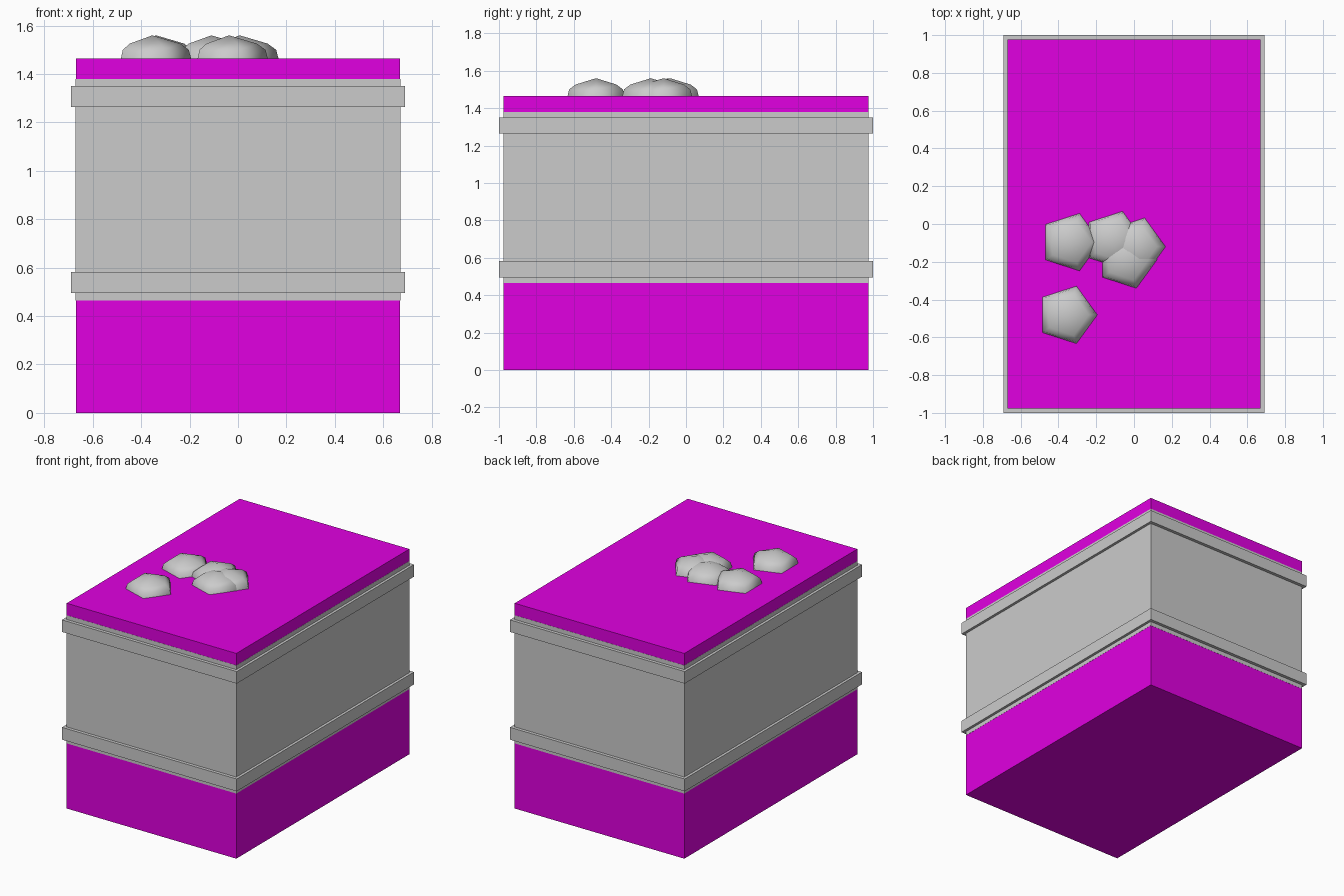
import bpy, bmesh, math

if "Cube" in bpy.data.objects:
    bpy.data.objects.remove(bpy.data.objects["Cube"])


def material(name, color):
    m = bpy.data.materials.new(name)
    m.diffuse_color = color
    m.use_nodes = True
    m.node_tree.nodes["Principled BSDF"].inputs["Base Color"].default_value = m.diffuse_color
    return m


def add_object(name, bm, mat=None):
    mesh = bpy.data.meshes.new(name)
    bm.to_mesh(mesh)
    bm.free()
    obj = bpy.data.objects.new(name, mesh)
    bpy.context.collection.objects.link(obj)
    if mat:
        mesh.materials.append(mat)
    return obj


def box(name, hx, hy, z0, z1, mat=None):
    bm = bmesh.new()
    bmesh.ops.create_cube(bm, size=1)
    for v in bm.verts:
        v.co = (v.co.x * 2 * hx, v.co.y * 2 * hy, z0 + (v.co.z + 0.5) * (z1 - z0))
    return add_object(name, bm, mat)


def pebble(name, cx, cy, z):
    # five-sided dome built from stacked rings and a peak
    bm = bmesh.new()
    rings = []
    for r, h in [(0.16, 0), (0.151, 0.035), (0.115, 0.061)]:
        rings.append([bm.verts.new((cx + r * math.cos(i * math.tau / 5),
                                    cy + r * math.sin(i * math.tau / 5), z + h))
                      for i in range(5)])
    peak = bm.verts.new((cx, cy, z + 0.095))
    for i in range(5):
        j = (i + 1) % 5
        for a, b in zip(rings, rings[1:]):
            bm.faces.new((a[i], a[j], b[j], b[i]))
        bm.faces.new((rings[-1][i], rings[-1][j], peak))
    bm.faces.new(rings[0][::-1])
    for f in bm.faces:
        f.smooth = len(f.verts) < 5
    return add_object(name, bm)


TOP = 1.465
magenta = material("magenta", (0.75, 0.0, 0.75, 1))

# main block and the grey sleeve wrapped round it
box("main_block", 0.67, 0.976, 0, TOP, magenta)
box("sleeve", 0.671, 0.977, 0.465, 1.38)

# raised bands
box("lower_band", 0.69, 1.0, 0.495, 0.583)
box("upper_band", 0.69, 1.0, 1.264, 1.35)

# pebbles on the top
spots = [(-0.354, -0.481), (-0.338, -0.096), (-0.11, -0.085),
         (0.007, -0.12), (-0.037, -0.188)]
for n, (x, y) in enumerate(spots, 1):
    pebble(f"pebble_{n}", x, y, TOP)
